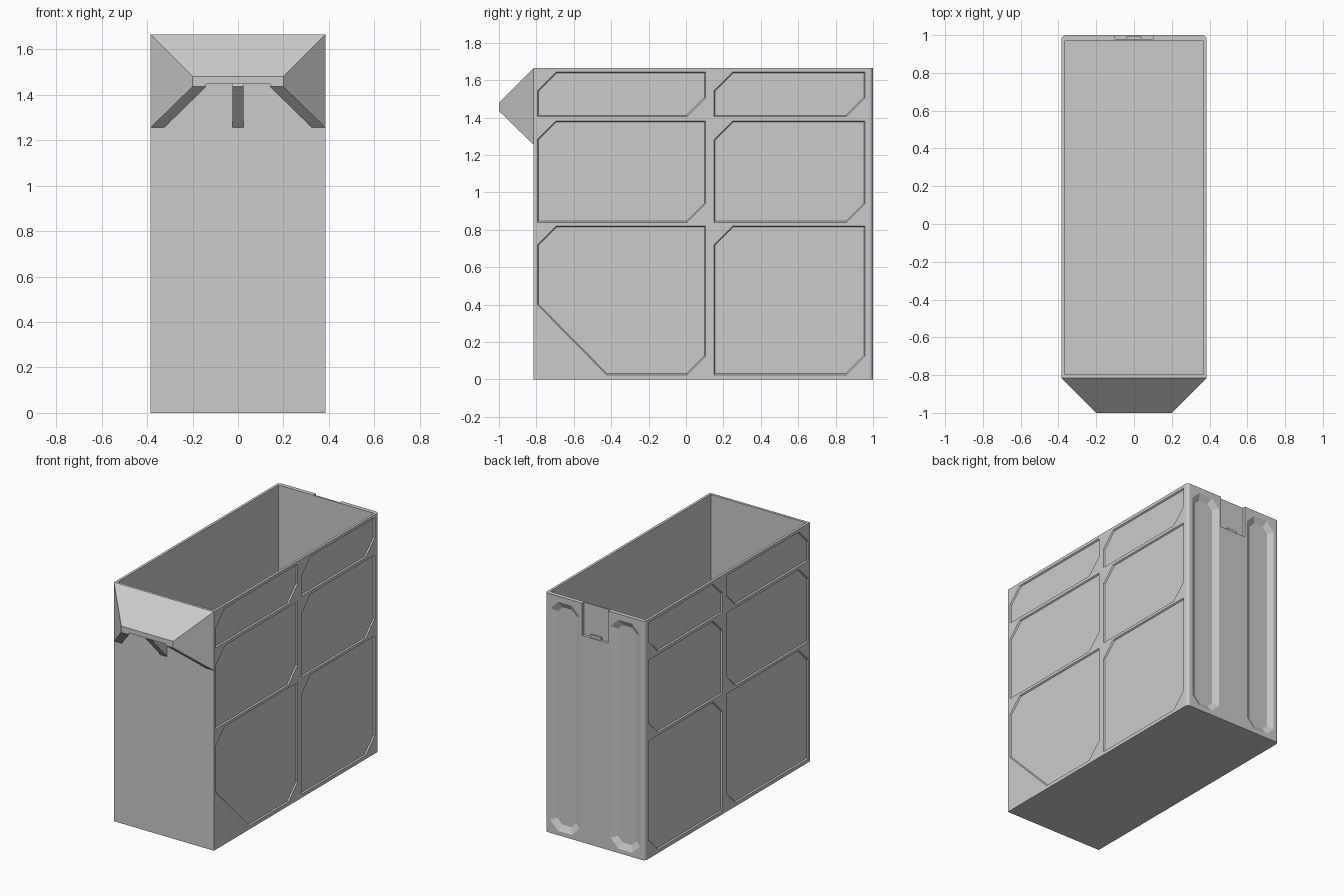
import bpy, bmesh
from math import sin, cos, pi
from mathutils import Vector

if "Cube" in bpy.data.objects:
    bpy.data.objects.remove(bpy.data.objects["Cube"])

W, FRONT, BACK, TOP = 0.385, -0.815, 1.0, 1.665


def make(name, bm):
    bmesh.ops.recalc_face_normals(bm, faces=bm.faces)
    me = bpy.data.meshes.new(name)
    bm.to_mesh(me)
    bm.free()
    ob = bpy.data.objects.new(name, me)
    bpy.context.collection.objects.link(ob)
    return ob


def loft(bm, a, b):
    """Closed solid between two matching loops of 3D points."""
    va, vb = [bm.verts.new(p) for p in a], [bm.verts.new(p) for p in b]
    n = len(a)
    bm.faces.new(va)
    bm.faces.new(vb[::-1])
    for i in range(n):
        bm.faces.new((va[i], vb[i], vb[(i + 1) % n], va[(i + 1) % n]))


def block(bm, x0, x1, y0, y1, z0, z1):
    loop = [(x0, y0), (x1, y0), (x1, y1), (x0, y1)]
    loft(bm, [(x, y, z0) for x, y in loop], [(x, y, z1) for x, y in loop])


def inset(poly, d):
    """Offset a counter-clockwise convex polygon inwards by d."""
    out, n = [], len(poly)
    for i in range(n):
        p, q, r = Vector(poly[i - 1]), Vector(poly[i]), Vector(poly[(i + 1) % n])
        e, f = (q - p).normalized(), (r - q).normalized()
        n1, n2 = Vector((-e.y, e.x)), Vector((-f.y, f.x))
        out.append(q + (n1 + n2) * d / (1 + n1.dot(n2)))
    return out


def recess(bm, poly, depth, slope, place):
    """Cutter for a sloped pocket; place(u, v, depth) maps it to 3D."""
    extra = 0.01
    outer, inner = inset(poly, -slope * extra / depth), inset(poly, slope)
    loft(bm, [place(u, v, -extra) for u, v in outer],
         [place(u, v, depth) for u, v in inner])


def cut(ob, cutter):
    m = ob.modifiers.new("cut", 'BOOLEAN')
    m.operation, m.solver, m.object = 'DIFFERENCE', 'EXACT', cutter
    cutter.hide_render = True
    bpy.context.view_layer.objects.active = ob
    bpy.ops.object.modifier_apply(modifier=m.name)
    bpy.data.objects.remove(cutter)


# bin body: plain front corners, small rounded back corners
R = 0.022
arc = [(W - R + R * cos(a), BACK - R + R * sin(a)) for a in (0, pi / 6, pi / 3, pi / 2)]
plan = [(-W, FRONT), (W, FRONT)] + arc + [(-x, y) for x, y in reversed(arc)]
bm = bmesh.new()
loft(bm, [(x, y, 0) for x, y in plan], [(x, y, TOP) for x, y in plan])
body = make("bin_body", bm)

# cavity and all pockets
bm = bmesh.new()
block(bm, -W + 0.018, W - 0.018, FRONT + 0.018, BACK - 0.03, 0.02, TOP + 0.1)

# side panels, clipped at the upper front and lower rear corners
c = 0.1
for side in (1, -1):
    for y0, y1 in ((-0.795, 0.105), (0.15, 0.957)):
        for z0, z1 in ((0.025, 0.82), (0.84, 1.383), (1.405, 1.643)):
            low_front = [(y0, z0)]
            if side > 0 and y0 < 0 and z0 < 0.1:
                low_front = [(y0, 0.4), (-0.425, z0)]
            poly = low_front + [(y1 - c, z0), (y1, z0 + c), (y1, z1), (y0 + c, z1), (y0, z1 - c)]
            recess(bm, poly, 0.009, 0.006,
                   lambda u, v, d, s=side: (s * (W - d), u, v))

# two tall rail channels in the back
x0, x1, z0, z1, k = 0.12, 0.345, 0.03, 1.625, 0.06
channel = [(x0 + k, z0), (x1 - k, z0), (x1, z0 + k), (x1, z1 - k), (x1 - k, z1),
           (x0 + k, z1), (x0, z1 - k), (x0, z0 + k)]
for side in (1, -1):
    recess(bm, channel, 0.022, 0.04, lambda u, v, d, s=side: (s * u, BACK - d, v))

# latch notch at the top of the back
block(bm, -0.1, 0.1, BACK - 0.02, BACK + 0.05, 1.44, TOP + 0.05)
cut(body, make("pocket_cutter", bm))

# latch tab
bm = bmesh.new()
block(bm, -0.04, 0.04, BACK - 0.021, BACK - 0.008, 1.435, 1.46)
make("latch_tab", bm)


# front pull: a tapered hood, hollow underneath
def hood(name, profile, trim):
    bm = bmesh.new()
    for y, z in profile:
        for s in (1, -1):
            bm.verts.new((s * (1.2 + y - trim), y, z))
    bmesh.ops.convex_hull(bm, input=bm.verts[:])
    bmesh.ops.dissolve_limit(bm, angle_limit=0.01, verts=bm.verts[:], edges=bm.edges[:])
    return make(name, bm)


pull = hood("front_pull", [(FRONT, TOP), (-0.965, 1.507), (-1, 1.48), (-1, 1.435), (FRONT, 1.255)], 0)
cut(pull, hood("pull_cutter", [(-0.8, 1.62), (-0.97, 1.438), (-1.01, 1.438), (-1.01, 1.1), (-0.8, 1.1)], 0.06))

# centre rib under the pull
bm = bmesh.new()
rib = [(FRONT, 1.255), (FRONT, 1.645), (-0.975, 1.47), (-0.985, 1.436)]
loft(bm, [(-0.025, y, z) for y, z in rib], [(0.025, y, z) for y, z in rib])
make("pull_rib", bm)
